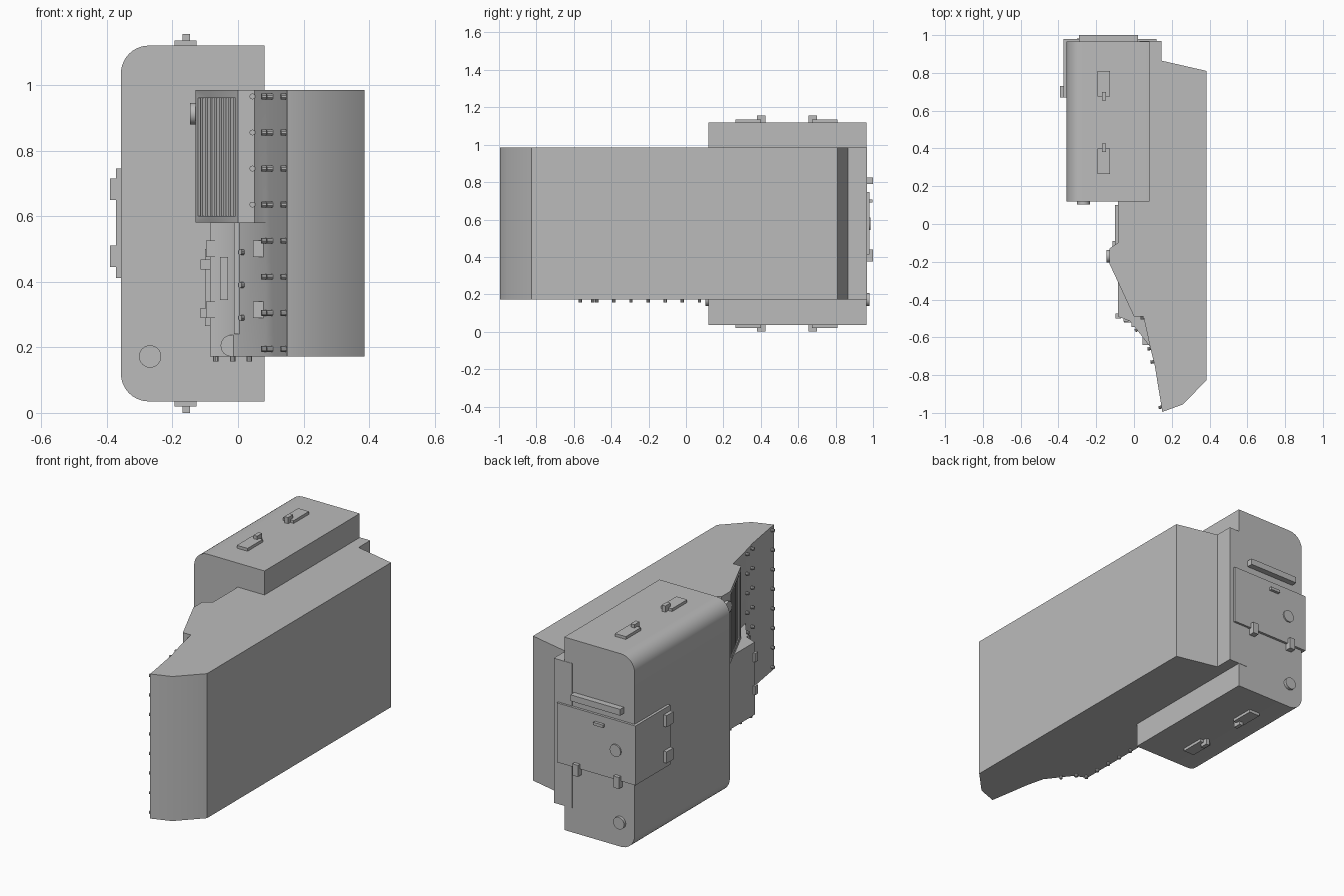
import bpy, bmesh, math
from mathutils import Vector, Matrix

if "Cube" in bpy.data.objects:
    bpy.data.objects.remove(bpy.data.objects["Cube"])

grey = bpy.data.materials.new("plain grey")
grey.use_nodes = True
GREY = (0.5, 0.5, 0.5, 1)
grey.diffuse_color = GREY
grey.node_tree.nodes["Principled BSDF"].inputs["Base Color"].default_value = GREY


def finish(name, bm):
    bmesh.ops.recalc_face_normals(bm, faces=bm.faces[:])
    mesh = bpy.data.meshes.new(name)
    bm.to_mesh(mesh)
    bm.free()
    mesh.materials.append(grey)
    ob = bpy.data.objects.new(name, mesh)
    bpy.context.scene.collection.objects.link(ob)
    return ob


def box(name, x, y, z, angle=0, at=(0, 0, 0)):
    """Box from (min, max) ranges, optionally turned about z and moved."""
    bm = bmesh.new()
    bmesh.ops.create_cube(bm, size=1)
    for v in bm.verts:
        v.co = [r[0] + (c + 0.5) * (r[1] - r[0]) for c, r in zip(v.co, (x, y, z))]
    bm.transform(Matrix.Translation(at) @ Matrix.Rotation(angle, 4, 'Z'))
    return finish(name, bm)


def prism(name, outline, z0, z1):
    bm = bmesh.new()
    face = bm.faces.new([bm.verts.new((x, y, z0)) for x, y in outline])
    top = bmesh.ops.extrude_face_region(bm, geom=[face])["geom"]
    for v in top:
        if isinstance(v, bmesh.types.BMVert):
            v.co.z = z1
    return finish(name, bm)


def disc(name, centre, axis, radius, length, sides=24):
    bm = bmesh.new()
    bmesh.ops.create_cone(bm, cap_ends=True, segments=sides, radius1=radius,
                          radius2=radius, depth=length)
    turn = Vector(axis).to_track_quat('Z', 'Y').to_matrix().to_4x4()
    bm.transform(Matrix.Translation(centre) @ turn)
    return smooth(finish(name, bm))


def activate(ob):
    bpy.ops.object.select_all(action='DESELECT')
    ob.select_set(True)
    bpy.context.view_layer.objects.active = ob


def smooth(ob):
    activate(ob)
    bpy.ops.object.shade_smooth_by_angle(angle=math.radians(35))
    return ob


def combine(ob, other, operation):
    activate(ob)
    mod = ob.modifiers.new("combine", 'BOOLEAN')
    mod.operation, mod.object, mod.solver = operation, other, 'EXACT'
    bpy.ops.object.modifier_apply(modifier=mod.name)
    bpy.data.objects.remove(other)


# Main slab with its pointed nose
LOW, SHELF, HIGH = 0.172, 0.58, 0.985
SIDE = -0.085
body = prism("main_body", [
    (0.145, 0.968), (0.145, 0.865), (0.385, 0.81), (0.385, -0.825), (0.26, -0.955),
    (0.15, -0.995), (0.11, -0.75), (0.085, -0.65), (0.05, -0.49), (0, -0.49),
    (SIDE, -0.307), (SIDE, 0.2), (0.03, 0.2), (0.03, 0.968)], LOW, HIGH)
# Upper vent housing and lower equipment housing
combine(body, prism("upper_housing", [
    (0, -0.49), (-0.13, -0.21), (-0.13, -0.13), (SIDE, -0.1), (0, -0.1)], SHELF, HIGH), 'UNION')
combine(body, prism("lower_housing", [
    (SIDE, 0.1), (SIDE, -0.49), (-0.02, -0.515), (0.0, -0.54), (0.085, -0.65),
    (0.1, -0.6), (0.05, 0.1)], LOW, SHELF), 'UNION')

# Recessed vent with upright bars on the slanted face
slant = math.atan2(-0.28, 0.13)
vent_mid = (-0.065, -0.35, 0)
combine(body, box("vent_cutter", (-0.135, 0.135), (-0.03, 0.025), (0.6, 0.96),
                  slant, vent_mid), 'DIFFERENCE')
smooth(body)
for i in range(8):
    u = -0.118 + i * 0.0337
    box(f"vent_bar_{i}", (u - 0.008, u + 0.008), (0.004, 0.027), (0.6, 0.96), slant, vent_mid)

# Tall rear box, rounded along its outer side edges
bm = bmesh.new()
bmesh.ops.create_cube(bm, size=1)
for v in bm.verts:
    v.co = (v.co.x * 0.438 - 0.138, v.co.y * 0.846 + 0.543, v.co.z * 1.085 + 0.5775)
edges = [e for e in bm.edges if all(v.co.x < -0.3 for v in e.verts)
         and abs(e.verts[0].co.y - e.verts[1].co.y) > 0.5]
bmesh.ops.bevel(bm, geom=edges, offset=0.085, segments=10, profile=0.5, affect='EDGES')
smooth(finish("rear_box", bm))

# Latches on the top and bottom of the rear box
for place, face, out in (("top", 1.12, 1), ("bottom", 0.035, -1)):
    for end, plate, tab in (("front", (0.265, 0.4), (0.38, 0.425)),
                            ("back", (0.675, 0.81), (0.655, 0.7))):
        for part, x, y, h in (("plate", (-0.193, -0.126), plate, 0.016),
                              ("tab", (-0.17, -0.147), tab, 0.035)):
            z = sorted((face - out * 0.01, face + out * h))
            box(f"{place}_{end}_latch_{part}", x, y, z)

# Rear access panel wrapping round the right side, with clasps and knobs
box("rear_panel", (-0.372, 0.118), (0.95, 0.98), (0.412, 0.746))
box("side_panel", (-0.372, -0.35), (0.67, 0.975), (0.412, 0.746))
box("rear_bar", (-0.29, 0.02), (0.96, 1.0), (0.79, 0.825))
box("rear_handle", (-0.18, -0.12), (0.97, 0.996), (0.69, 0.706))
for i, x in enumerate((-0.01, -0.265)):
    box(f"rear_clasp_{i}", (x - 0.017, x + 0.017), (0.96, 1.0), (0.375, 0.44))
for i, z in enumerate((0.445, 0.649)):
    box(f"side_clasp_{i}", (-0.391, -0.35), (0.67, 0.73), (z, z + 0.065))
disc("rear_panel_knob", (-0.25, 0.977, 0.577), (0, 1, 0), 0.034, 0.02)
disc("rear_box_knob", (-0.268, 0.967, 0.172), (0, 1, 0), 0.034, 0.03)
disc("front_box_knob", (-0.268, 0.117, 0.172), (0, 1, 0), 0.034, 0.026)

# Lower front details: knob, slot plate, hinges, trim
disc("lower_front_knob", (-0.02, -0.512, 0.205), (0, 1, 0), 0.033, 0.02)
box("front_slot", (-0.055, -0.03), (-0.516, -0.49), (0.345, 0.475))
box("front_trim", (-0.012, 0.004), (-0.545, -0.5), (0.24, SHELF))
for i, z in enumerate((0.29, 0.475)):
    box(f"front_hinge_{i}", (-0.098, -0.07), (-0.5, -0.475), (z, z + 0.05))
    box(f"front_hinge_leaf_{i}", (0.045, 0.08), (-0.64, -0.6), (z, z + 0.05))

# Side door and round cap
box("side_door", (-0.1, -0.08), (-0.11, 0.1), (0.265, 0.5))
for i, z in enumerate((0.29, 0.437)):
    box(f"side_door_hinge_{i}", (-0.115, -0.08), (-0.13, -0.09), (z, z + 0.03))
disc("side_cap", (-0.136, -0.17, 0.912), (1, 0, 0), 0.033, 0.02)


def bolt(name, centre, axis):
    disc(name, centre, axis, 0.009, 0.022, 10)


# Bolt columns along the front edges
for c, (x, y, count) in enumerate(((0.044, -0.495, 4), (0.082, -0.66, 8),
                                   (0.098, -0.73, 8), (0.141, -0.97, 8))):
    for i in range(count):
        axis = (0, 1, 0) if c == 0 else (1, 0.2, 0)
        bolt(f"edge_bolt_{c}_{i}", (x, y, 0.965 - i * 0.11), axis)
for i in range(3):
    bolt(f"lower_front_bolt_{i}", (0.015, -0.56, 0.29 + i * 0.1), (0.8, 0.6, 0))

# Bolts under the lower housing
for i in range(7):
    bolt(f"under_side_bolt_{i}", (-0.068, -0.477 + i * 0.0915, 0.168), (0, 0, 1))
for i, (x, y) in enumerate(((-0.016, -0.498), (0.034, -0.565))):
    bolt(f"under_front_bolt_{i}", (x, y, 0.168), (0, 0, 1))
